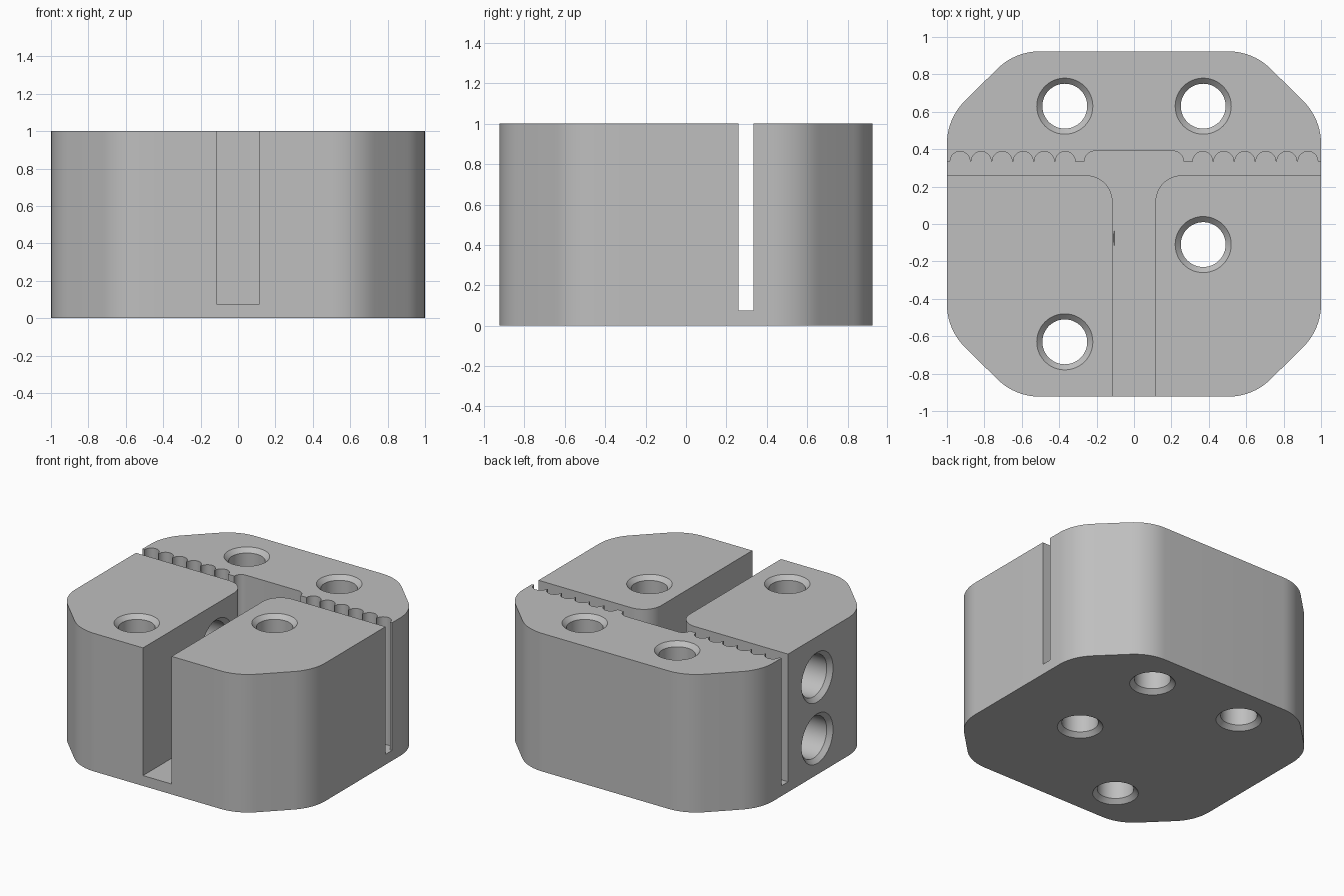
import bpy, bmesh, math
from mathutils import Vector

cube = bpy.data.objects.get("Cube")
if cube:
    bpy.data.objects.remove(cube, do_unlink=True)

HEIGHT, HALF_X, HALF_Y = 1.0, 1.0, 0.923
SLOT_FLOOR, SLOT_HALF, SLOT_FRONT, TOOTH_TIP = 0.075, 0.115, 0.26, 0.335

grey = bpy.data.materials.new("light grey")
grey.use_nodes = True
grey.diffuse_color = (0.52, 0.52, 0.52, 1)
grey.node_tree.nodes["Principled BSDF"].inputs["Base Color"].default_value = grey.diffuse_color


def arc(cx, cy, r, start, end, steps):
    """Points on an arc, angles in degrees."""
    angles = [math.radians(start + (end - start) * i / steps) for i in range(steps + 1)]
    return [(cx + r * math.cos(a), cy + r * math.sin(a)) for a in angles]


def loft(name, rings):
    """Closed solid through matching rings of points."""
    bm = bmesh.new()
    loops = [[bm.verts.new(p) for p in ring] for ring in rings]
    for a, b in zip(loops, loops[1:]):
        for i in range(len(a)):
            j = (i + 1) % len(a)
            bm.faces.new((a[i], a[j], b[j], b[i]))
    bm.faces.new(loops[0])
    bm.faces.new(loops[-1])
    bmesh.ops.recalc_face_normals(bm, faces=bm.faces)
    mesh = bpy.data.meshes.new(name)
    bm.to_mesh(mesh)
    bm.free()
    mesh.materials.append(grey)
    obj = bpy.data.objects.new(name, mesh)
    bpy.context.collection.objects.link(obj)
    return obj


def prism(name, outline, z0, z1):
    return loft(name, [[(x, y, z) for x, y in outline] for z in (z0, z1)])


def bore(name, center, axis, start, end, r, chamfer=0.03):
    """Round hole with a chamfer at both mouths, along z or x."""
    over = 0.01
    levels = [(start - over, r + chamfer + over), (start + chamfer, r),
              (end - chamfer, r), (end + over, r + chamfer + over)]
    rings = []
    for t, radius in levels:
        circle = arc(*center, radius, 0, 360, 48)[:-1]
        rings.append([(u, v, t) if axis == "z" else (t, u, v) for u, v in circle])
    return loft(name, rings)


# Block: rectangle with chamfered corners, each chamfer end rounded
quarter = (arc(HALF_X - 0.32, 0.43, 0.32, 0, 45, 10)
           + arc(0.505, HALF_Y - 0.32, 0.32, 45, 90, 10))
half = quarter + [(-x, y) for x, y in reversed(quarter)]
block = prism("clamp_block", half + [(-x, -y) for x, y in half], 0, HEIGHT)

# T-shaped slot with a scalloped back wall
side = [(SLOT_HALF, -1.2)]
side += arc(SLOT_HALF + 0.14, SLOT_FRONT - 0.14, 0.14, 180, 90, 12)
side += [(1.2, SLOT_FRONT), (1.2, TOOTH_TIP)]
for i in range(6):
    side += arc(0.93 - 0.1125 * i, TOOTH_TIP, 0.053, 0, 180, 14)
side += arc(0.21, TOOTH_TIP, 0.055, 0, 90, 7)
cutters = [prism("slot_cutter", side + [(-x, y) for x, y in reversed(side)], SLOT_FLOOR, 1.2)]

# Vertical screw holes
for x, y in ((-0.37, 0.63), (0.37, 0.63), (0.37, -0.11), (-0.37, -0.63)):
    cutters.append(bore("screw_hole_cutter", (x, y), "z", 0, HEIGHT, 0.12))

# Two side holes from the flank into the slot
for z in (0.26, 0.705):
    cutters.append(bore("side_hole_cutter", (-0.075, z), "x", -HALF_X, -SLOT_HALF, 0.15))

bpy.context.view_layer.objects.active = block
block.select_set(True)
for cutter in cutters:
    cutter.hide_render = True
    cut = block.modifiers.new("cut", "BOOLEAN")
    cut.operation, cut.solver, cut.object = "DIFFERENCE", "EXACT", cutter
    bpy.ops.object.modifier_apply(modifier=cut.name)
    bpy.data.objects.remove(cutter, do_unlink=True)

bpy.ops.object.shade_smooth_by_angle(angle=math.radians(25))
